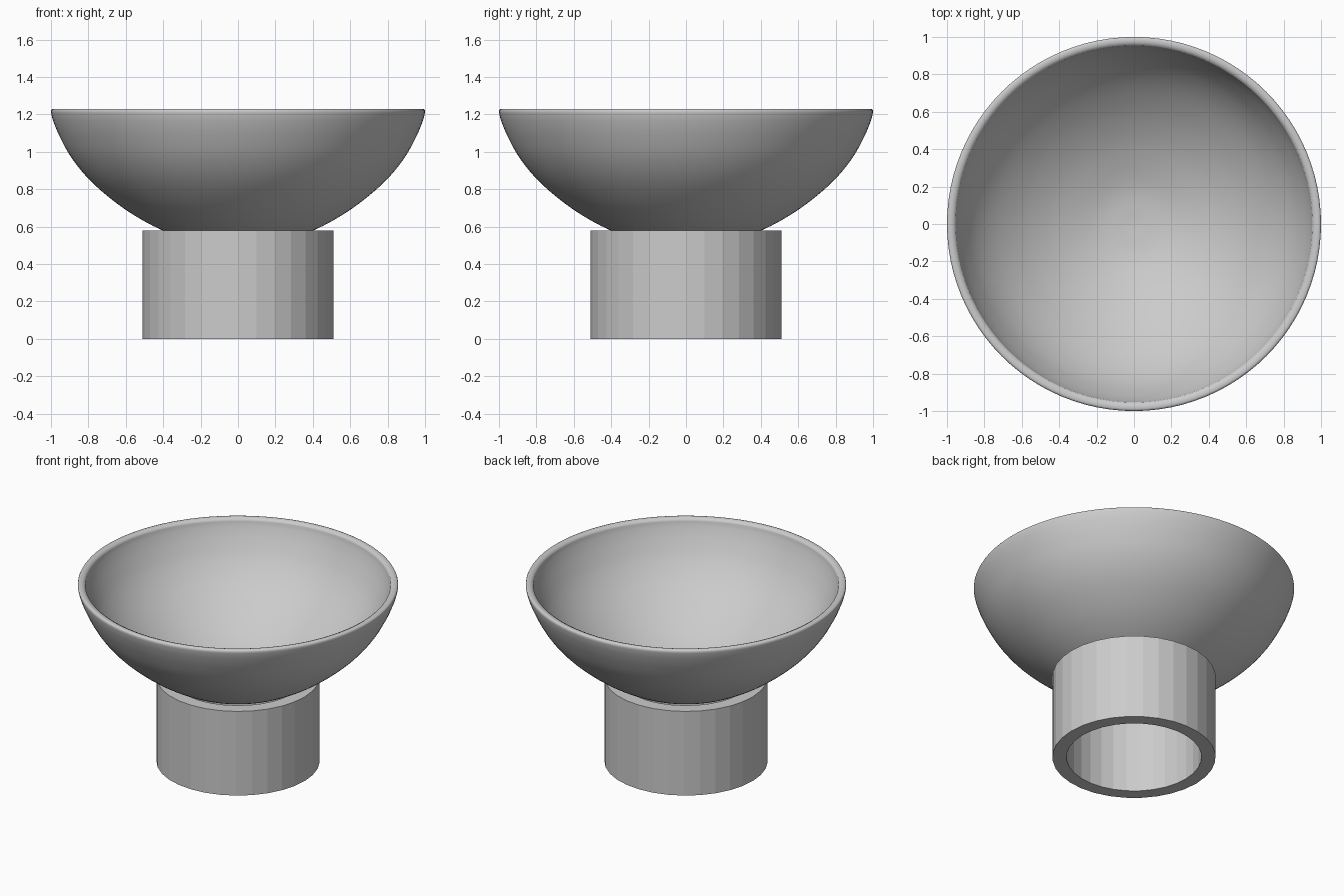
import bpy
from math import cos, sin, pi, radians
from mathutils import Vector

if "Cube" in bpy.data.objects:
    bpy.data.objects.remove(bpy.data.objects["Cube"])

WALL = 0.047


def lathe(name, profile, sides, closed=False):
    """Revolve (radius, z) points about z; radius 0 becomes a single pole."""
    verts, rings, faces = [], [], []
    for r, z in profile:
        n = 1 if r == 0 else sides
        start = len(verts)
        verts.extend((r * cos(2 * pi * i / sides), r * sin(2 * pi * i / sides), z) for i in range(n))
        rings.append([start + i % n for i in range(sides)])
    pairs = list(zip(rings, rings[1:])) + ([(rings[-1], rings[0])] if closed else [])
    for a, b in pairs:
        for i in range(sides):
            j = (i + 1) % sides
            faces.append(list(dict.fromkeys((a[i], a[j], b[j], b[i]))))
    mesh = bpy.data.meshes.new(name)
    mesh.from_pydata(verts, [], faces)
    obj = bpy.data.objects.new(name, mesh)
    bpy.context.collection.objects.link(obj)
    return obj


def smooth_curve(points, steps=4):
    """Catmull-Rom curve through the points."""
    p = [Vector(q) for q in points]
    p = [2 * p[0] - p[1]] + p + [2 * p[-1] - p[-2]]
    out = []
    for a, b, c, d in zip(p, p[1:], p[2:], p[3:]):
        for k in range(steps):
            t = k / steps
            out.append(0.5 * (2 * b + (c - a) * t + (2 * a - 5 * b + 4 * c - d) * t**2
                              + (3 * b - a - 3 * c + d) * t**3))
    return out + [p[-2]]


# Pedestal: open, flat-faceted tube
lathe("pedestal", [(0.51, 0), (0.51, 0.58), (0.422, 0.58), (0.422, 0)], 32, closed=True)

# Bowl: outer curve from the bottom pole to the rim, inner curve offset by the wall
outer = smooth_curve([(0, 0.488), (0.2, 0.508), (0.41, 0.583), (0.57, 0.67), (0.70, 0.765),
                      (0.81, 0.867), (0.895, 0.975), (0.955, 1.085), (0.988, 1.165), (1.0, 1.21)])
inner = []
for i, p in enumerate(outer):
    d = (outer[min(i + 1, len(outer) - 1)] - outer[max(i - 1, 0)]).normalized()
    q = p + WALL * Vector((-d.y, d.x))
    inner.append((0 if i == 0 else max(q.x, 0.01), min(q.y, 1.222)))
rim = [(1.0, 1.22), (0.996, 1.227), (0.988, 1.23), (0.972, 1.229)]
bowl = lathe("bowl", [tuple(p) for p in outer] + rim + inner[::-1], 96)
bpy.context.view_layer.objects.active = bowl
bowl.select_set(True)
bpy.ops.object.shade_smooth_by_angle(angle=radians(60))
